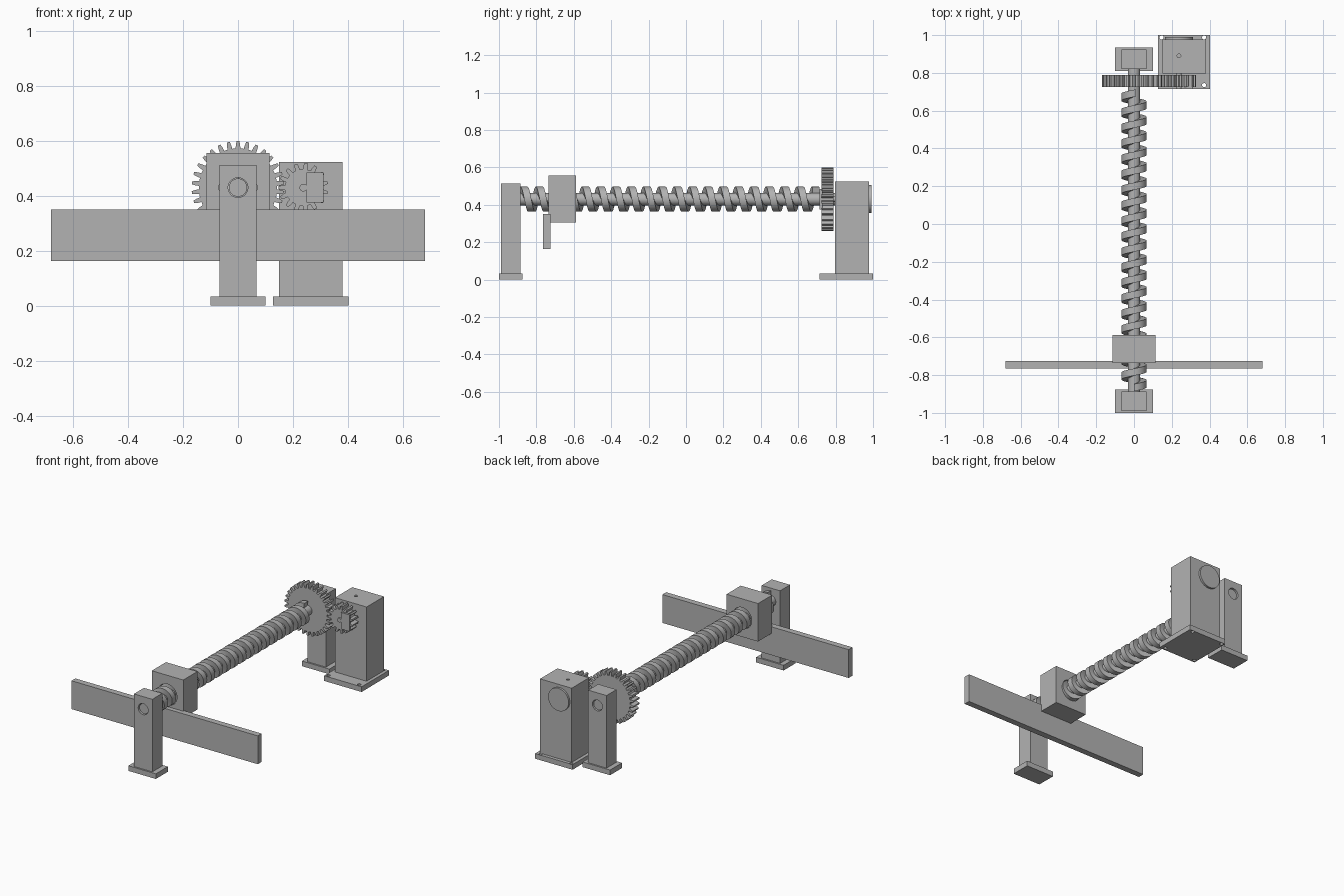
import bpy, bmesh, math

if "Cube" in bpy.data.objects:
    bpy.data.objects.remove(bpy.data.objects["Cube"])

GREY = bpy.data.materials.new("plain grey")
GREY.use_nodes = True
COLOR = (0.45, 0.45, 0.45, 1)
GREY.diffuse_color = COLOR
GREY.node_tree.nodes["Principled BSDF"].inputs["Base Color"].default_value = COLOR
AXIS_Z = 0.43       # height of the screw and pinion axes
PINION_X = 0.238


def finish(name, bm, smooth=False):
    bmesh.ops.recalc_face_normals(bm, faces=bm.faces)
    mesh = bpy.data.meshes.new(name)
    bm.to_mesh(mesh)
    bm.free()
    ob = bpy.data.objects.new(name, mesh)
    bpy.context.collection.objects.link(ob)
    mesh.materials.append(GREY)
    if smooth:
        bpy.ops.object.select_all(action='DESELECT')
        ob.select_set(True)
        bpy.context.view_layer.objects.active = ob
        bpy.ops.object.shade_smooth_by_angle(angle=math.radians(35))
    return ob


def box(name, x, y, z):
    bm = bmesh.new()
    bmesh.ops.create_cube(bm, size=1)
    for v in bm.verts:
        v.co = [lo + (c + 0.5) * (hi - lo) for c, (lo, hi) in zip(v.co, (x, y, z))]
    return finish(name, bm)


def prism(name, outline, y0, y1, smooth=False):
    """Extrude an (x, z) outline along y."""
    bm = bmesh.new()
    face = bm.faces.new([bm.verts.new((x, y0, z)) for x, z in outline])
    ext = bmesh.ops.extrude_face_region(bm, geom=[face])["geom"]
    bmesh.ops.translate(bm, vec=(0, y1 - y0, 0),
                        verts=[g for g in ext if isinstance(g, bmesh.types.BMVert)])
    return finish(name, bm, smooth)


def circle(cx, cz, r, n=40):
    return [(cx + r * math.sin(math.tau * i / n), cz + r * math.cos(math.tau * i / n))
            for i in range(n)]


def rod(name, cx, r, y0, y1):
    return prism(name, circle(cx, AXIS_Z, r), y0, y1, True)


def upright_rod(name, x, y, r, z0, z1):
    ob = prism(name, circle(0, 0, r, 20), z0, z1)
    for v in ob.data.vertices:
        v.co = (x + v.co.x, y + v.co.z, v.co.y)
    ob.data.flip_normals()
    return ob


def cut(ob, cutter):
    mod = ob.modifiers.new("hole", 'BOOLEAN')
    mod.operation = 'DIFFERENCE'
    mod.solver = 'EXACT'
    mod.object = cutter
    bpy.ops.object.select_all(action='DESELECT')
    bpy.context.view_layer.objects.active = ob
    bpy.ops.object.modifier_apply(modifier=mod.name)
    bpy.data.objects.remove(cutter)


def gear(name, cx, teeth, root, tip, y0, y1, turn):
    """Tapered teeth, each given by root and tip corners as parts of one pitch."""
    pitch = math.tau / teeth
    pts = []
    for i in range(teeth):
        for part, r in ((-0.29, root), (-0.24, (root + tip) / 2), (-0.14, tip),
                        (0.14, tip), (0.24, (root + tip) / 2), (0.29, root)):
            a = turn + (i + part) * pitch
            pts.append((cx + r * math.sin(a), AXIS_Z + r * math.cos(a)))
    return prism(name, pts, y0, y1)


# Bearing posts at both ends of the screw
for side, y in (("front", -0.9375), ("rear", 0.8725)):
    box(side + "_post_foot", (-0.1, 0.1), (y - 0.0625, y + 0.0625), (0, 0.034))
    post = box(side + "_post", (-0.067, 0.067), (y - 0.052, y + 0.052), (0.034, 0.513))
    cut(post, rod("post_bore", 0, 0.036, y - 0.1, y + 0.1))

# Lead screw: core plus one square helical thread
rod("screw_core", 0, 0.033, -0.98, 0.915)
bm = bmesh.new()
pitch, start, end, steps = 0.082, -0.885, 0.715, 36
half = pitch * 0.23
previous = None
count = int((end - start - 2 * half) / pitch * steps)
for i in range(count + 1):
    a = math.tau * i / steps
    y = start + half + pitch * i / steps
    ring = [bm.verts.new((r * math.sin(a), y + d, AXIS_Z + r * math.cos(a)))
            for r, d in ((0.031, -half), (0.067, -half), (0.067, half), (0.031, half))]
    if previous:
        for k in range(4):
            n = (k + 1) % 4
            bm.faces.new((previous[k], previous[n], ring[n], ring[k]))
    if i in (0, count):
        bm.faces.new(ring)
    previous = ring
finish("screw_thread", bm, True)

# Travelling nut and the push plate it carries
nut = box("travelling_nut", (-0.115, 0.115), (-0.735, -0.587), (0.305, 0.556))
cut(nut, rod("nut_bore", 0, 0.069, -0.8, -0.5))
box("push_plate", (-0.68, 0.68), (-0.765, -0.725), (0.163, 0.35))

# Gear pair
gear("screw_gear", 0, 30, 0.143, 0.169, 0.725, 0.788, 0)
gear("motor_pinion", PINION_X, 15, 0.067, 0.09, 0.725, 0.788, math.tau / 60)
box("pinion_key_block", (0.25, 0.312), (0.715, 0.73), (0.375, 0.485))
rod("pinion_shaft", PINION_X, 0.014, 0.715, 0.82)

# Motor housing with end caps and a bolted foot
housing = box("motor_housing", (0.15, 0.381), (0.797, 0.978), (0.034, 0.524))
cut(housing, upright_rod("oil_hole", PINION_X, 0.89, 0.01, 0.46, 0.6))
rod("motor_end_cap", PINION_X, 0.075, 0.96, 0.991)
foot = box("motor_foot", (0.128, 0.402), (0.715, 1.0), (0, 0.034))
for x in (0.146, 0.371):
    for y in (0.735, 0.988):
        cut(foot, upright_rod("bolt_hole", x, y, 0.011, -0.1, 0.1))
